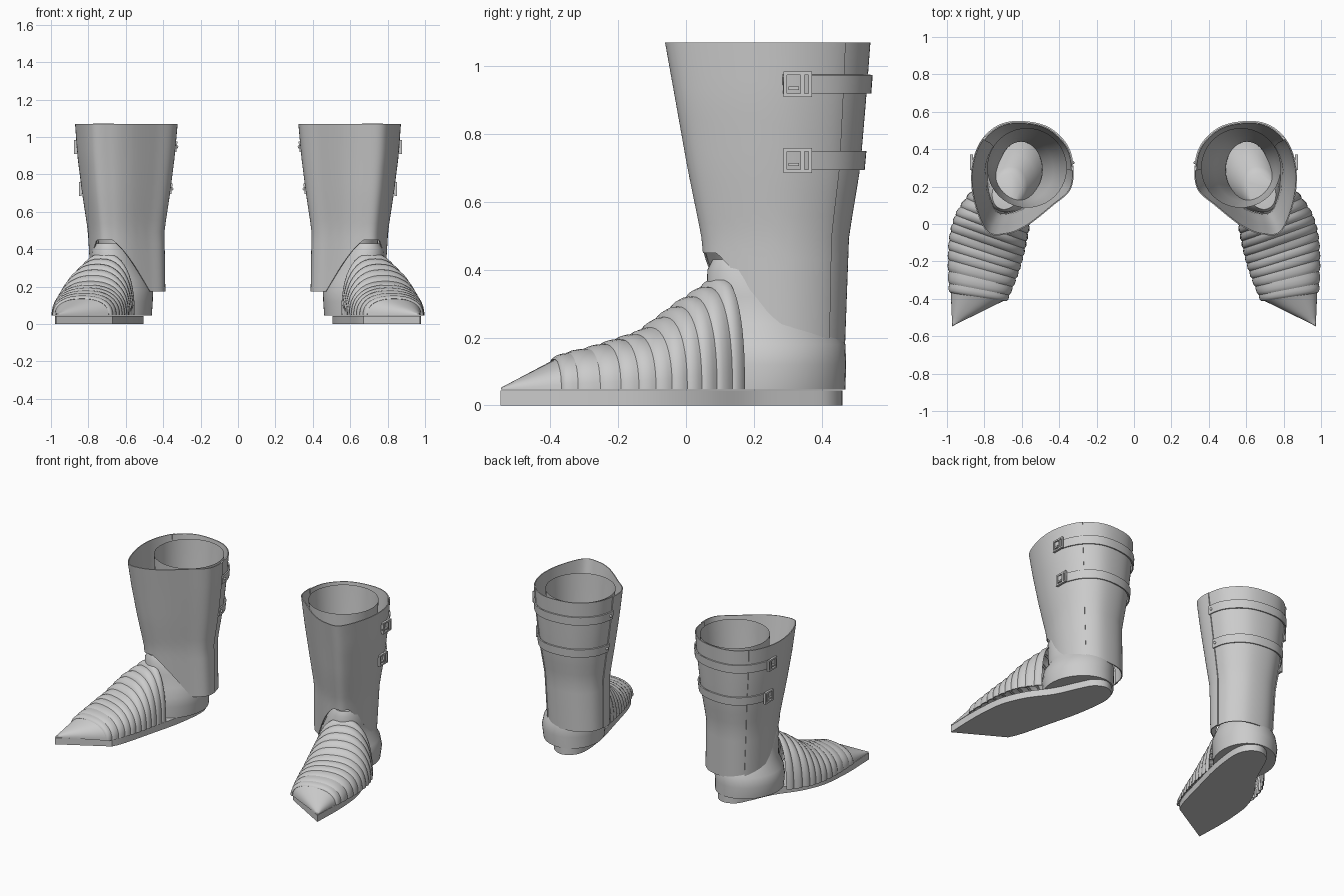
import bpy, bmesh, math
from mathutils import Vector

if "Cube" in bpy.data.objects:
    bpy.data.objects.remove(bpy.data.objects["Cube"], do_unlink=True)

steel = bpy.data.materials.new("plain grey steel")
steel.use_nodes = True
COLOUR = (0.6, 0.6, 0.6, 1)
steel.diffuse_color = COLOUR
steel.node_tree.nodes["Principled BSDF"].inputs["Base Color"].default_value = COLOUR


def finish(name, bm, thickness=0, angle=35):
    """Turn a bmesh of the left-hand part into a mirrored pair."""
    mesh = bpy.data.meshes.new(name)
    bm.to_mesh(mesh)
    bm.free()
    mesh.materials.append(steel)
    ob = bpy.data.objects.new(name, mesh)
    bpy.context.collection.objects.link(ob)
    if thickness:
        solid = ob.modifiers.new("Thickness", "SOLIDIFY")
        solid.thickness = thickness
        solid.offset = -1
        ob.modifiers.new("Crisp rims", "EDGE_SPLIT").split_angle = math.radians(angle)
    ob.modifiers.new("Pair", "MIRROR").use_mirror_merge = False
    bpy.ops.object.select_all(action="DESELECT")
    ob.select_set(True)
    bpy.context.view_layer.objects.active = ob
    bpy.ops.object.shade_smooth_by_angle(angle=math.radians(angle))


def loft(name, rings, closed=False, cap_first=False, cap_last=False, **kw):
    bm = bmesh.new()
    rows = [[bm.verts.new(p) for p in ring] for ring in rings]
    n = len(rows[0])
    for a, b in zip(rows, rows[1:]):
        for i in range(n if closed else n - 1):
            j = (i + 1) % n
            bm.faces.new((a[i], a[j], b[j], b[i]))
    if cap_first:
        bm.faces.new(rows[0][::-1])
    if cap_last:
        bm.faces.new(rows[-1])
    finish(name, bm, **kw)


def lerp_table(table, key):
    """Interpolate rows of (key, values...) sorted by key."""
    key = min(max(key, table[0][0]), table[-1][0])
    for a, b in zip(table, table[1:]):
        if key <= b[0]:
            f = (key - a[0]) / (b[0] - a[0])
            return [u + (v - u) * f for u, v in zip(a[1:], b[1:])]


def spline(pts, t, closed=False):
    """Catmull-Rom point at parameter t, counted in control points."""
    n = len(pts)
    i = math.floor(t) if closed else min(max(math.floor(t), 0), n - 2)
    f = t - i
    pick = lambda k: Vector(pts[k % n] if closed else pts[min(max(k, 0), n - 1)])
    a, b, c, d = (pick(i + k) for k in (-1, 0, 1, 2))
    return 0.5 * (2 * b + (c - a) * f + (2 * a - 5 * b + 4 * c - d) * f**2
                  + (3 * b - a - 3 * c + d) * f**3)


def span(a, b, n):
    return [a + (b - a) * i / n for i in range(n + 1)]


# Shaft: rim outline, and its bounds (x0, x1, y0, y1) at each height
RIM = [(.866, .3), (.815, .445), (.72, .53), (.6, .55), (.46, .52), (.36, .43), (.325, .32),
       (.338, .19), (.435, .1), (.57, -.005), (.68, -.05), (.785, -.037), (.855, .13)]
BOUNDS = [(.17, .39, .78, .08, .475), (.5, .395, .8, .05, .487), (.7, .365, .83, .01, .52),
          (.9, .34, .855, -.025, .537), (1.07, .325, .867, -.055, .55)]
TOP = 1.07


def shaft_point(t, z, offset=0):
    p = spline(RIM, t, True)
    x0, x1, y0, y1 = lerp_table(BOUNDS, z)
    x = x0 + (x1 - x0) * (p.x - .325) / .54
    y = y0 + (y1 - y0) * (p.y + .05) / .6
    out = Vector((x - .6, y - .28, 0)).normalized() * offset
    return Vector((x, y, z)) + out


def hem(t):
    """Lower edge height: low round the heel, rising over the instep."""
    p = shaft_point(t, .3)
    u = (p.x - .6) * .4 - (p.y - .28) * .915
    return min(max(.175 + (u - .05) * 1.6, .175), .45)


def shaft_plate(name, t0, t1, offset, n):
    ts = span(t0, t1, n)
    rings = [[shaft_point(t, hem(t) + (TOP - hem(t)) * f, offset) for t in ts]
             for f in span(0, 1, 14)]
    loft(name, rings, thickness=.006, angle=40)


shaft_plate("front_shaft_plate", 6.1, 14.25, 0, 90)
shaft_plate("back_shaft_plate", 1.1, 6.25, -.006, 40)


# Inner lining tube, closed at the footbed
def ellipse(cx, cy, rx, ry, z, n=40):
    return [(cx + rx * math.cos(a), cy + ry * math.sin(a), z)
            for a in (2 * math.pi * i / n for i in range(n))]


LINING = [(.06, .605, .29, .11, .15), (.3, .605, .29, .115, .15), (.5, .595, .29, .165, .172),
          (.75, .582, .295, .193, .195), (1.06, .572, .3, .213, .213)]
loft("lining_tube", [ellipse(*row[1:], row[0]) for row in LINING], closed=True, cap_first=True)

# Straps round the back, each with a rivet and a framed buckle
for label, low, high in (("upper", .92, .975), ("lower", .695, .75)):
    ts = span(-.1, 6.15, 44)
    loft(label + "_strap", [[shaft_point(t, z, .008) for t in ts] for z in (low, high)],
         thickness=.008)
    mid = (low + high) / 2
    bm = bmesh.new()
    p = shaft_point(5.95, mid, .009)
    rivet = bmesh.ops.create_uvsphere(bm, u_segments=10, v_segments=6, radius=.009)["verts"]
    bmesh.ops.translate(bm, verts=rivet, vec=p)
    finish(label + "_strap_rivet", bm)
    bm = bmesh.new()
    x = shaft_point(-.1, mid).x + .008
    # bars as (y, z, depth, height) about the buckle centre
    for y, z, sy, sz in ((-.037, 0, .01, .074), (.037, 0, .01, .074), (0, .032, .084, .01),
                         (0, -.032, .084, .01), (.014, 0, .012, .056), (-.012, -.012, .03, .01)):
        bar = bmesh.ops.create_cube(bm, size=1)["verts"]
        bmesh.ops.scale(bm, verts=bar, vec=(.014, sy, sz))
        bmesh.ops.translate(bm, verts=bar, vec=(x, .33 + y, mid + z))
    finish(label + "_buckle", bm)

# Sole with rounded heel and pointed toe
SOLE = [(.978, -.385), (.975, -.25), (.955, -.09), (.89, .06), (.79, .2), (.72, .35), (.675, .43),
        (.6, .462), (.53, .42), (.505, .32), (.53, .12), (.585, -.1), (.635, -.29), (.67, -.375)]
edge = [spline(SOLE, t) for t in span(0, len(SOLE) - 1, 52)] + [Vector((.972, -.548))]
loft("sole", [[(p.x, p.y, z) for p in edge] for z in (0, .044)], closed=True,
     cap_first=True, cap_last=True)

# Heel cup and ankle cover, turned along the foot
HEEL = [(.046, .65, .255, .185, .22), (.12, .652, .255, .193, .222), (.18, .645, .255, .187, .22),
        (.24, .635, .25, .155, .2), (.32, .655, .215, .125, .16), (.4, .675, .185, .1, .125),
        (.43, .68, .175, .075, .1)]
rings = []
for z, cx, cy, rx, ry in HEEL:
    rings.append([(cx + x * .93 - y * .36, cy + x * .36 + y * .93, z)
                  for x, y, _ in ellipse(0, 0, rx, ry, z)])
loft("heel_cup", rings, closed=True, cap_first=True, cap_last=True, angle=50)

# Foot lames: arches between an outer and an inner edge, heel to toe
OUTER = [(.865, .17), (.94, .06), (.975, -.06), (.985, -.2), (.98, -.36)]
INNER = [(.56, .03), (.58, -.075), (.605, -.185), (.64, -.295), (.685, -.405)]
HEIGHT = [(0, .33), (.25, .252), (.5, .167), (.75, .127), (1, .09)]


def arch(outer, inner, height, swell=1, n=24):
    centre, half = (outer + inner) / 2, (outer - inner) / 2
    ring = []
    for a in span(0, math.pi, n):
        c, s = math.cos(a), max(math.sin(a), 0)
        p = centre + half * math.copysign(abs(c) ** .85, c) * swell
        ring.append((p.x, p.y, .046 + height * s ** .85 * swell))
    return ring


COUNT = 11
for k in range(COUNT):
    rings = []
    for f, swell in ((1.15, .965), (1, 1.015), (.75, 1.035), (.4, 1.025), (0, .985)):
        s = min((k + f) / COUNT, 1.01)
        rings.append(arch(spline(OUTER, s * 4), spline(INNER, s * 4),
                          lerp_table(HEIGHT, s)[0], swell))
    loft("foot_lame_%02d" % (k + 1), rings, thickness=.006, angle=45)

# Pointed toe cap
tip = Vector((.972, -.546))
rings = []
for f in (1, .75, .5, .25, 0):
    o, i = tip.lerp(Vector(OUTER[-1]), f), tip.lerp(Vector(INNER[-1]), f)
    rings.append(arch(o, i, .006 + .085 * f))
loft("toe_cap", rings, closed=True, cap_last=True, angle=45)
